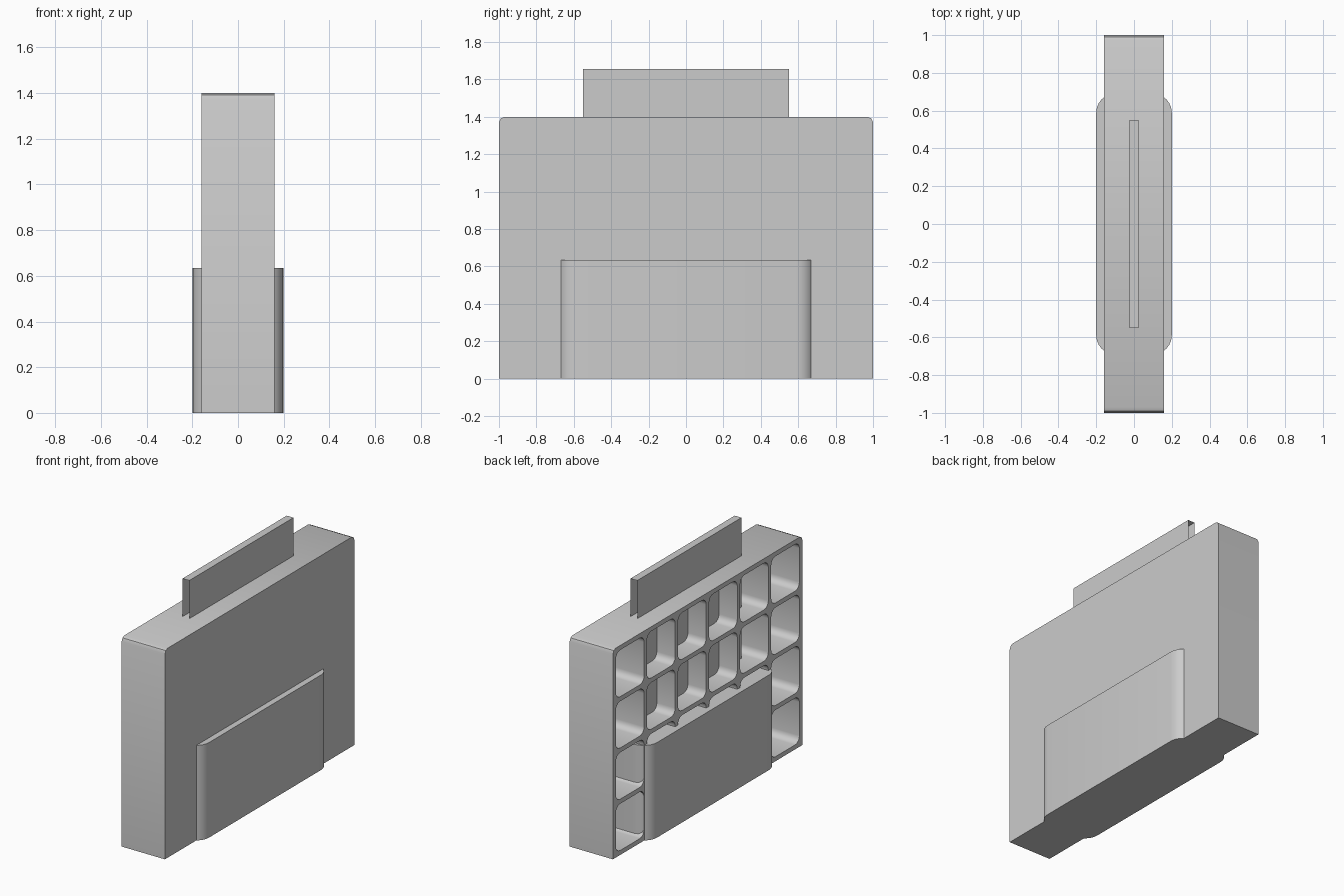
import bpy, bmesh, math

if "Cube" in bpy.data.objects:
    bpy.data.objects.remove(bpy.data.objects["Cube"])


def rounded_rect(cu, cv, hu, hv, r, steps):
    """Points around a rectangle with rounded corners."""
    pts = []
    for i, (su, sv) in enumerate([(1, 1), (-1, 1), (-1, -1), (1, -1)]):
        for k in range(steps + 1):
            a = math.pi / 2 * (i + k / steps)
            pts.append((cu + su * (hu - r) + r * math.cos(a),
                        cv + sv * (hv - r) + r * math.sin(a)))
    return pts


def add_prism(bm, pts, axis, lo, hi):
    """Extrude a profile along x (profile is y,z) or z (profile is x,y)."""
    def place(u, v, w):
        return (w, u, v) if axis == 'x' else (u, v, w)
    face = bm.faces.new([bm.verts.new(place(u, v, lo)) for u, v in pts])
    out = bmesh.ops.extrude_face_region(bm, geom=[face])
    delta = (hi - lo, 0, 0) if axis == 'x' else (0, 0, hi - lo)
    new = [g for g in out['geom'] if isinstance(g, bmesh.types.BMVert)]
    bmesh.ops.translate(bm, verts=new, vec=delta)


def finish(bm, name):
    bmesh.ops.recalc_face_normals(bm, faces=bm.faces)
    mesh = bpy.data.meshes.new(name)
    bm.to_mesh(mesh)
    bm.free()
    obj = bpy.data.objects.new(name, mesh)
    bpy.context.collection.objects.link(obj)
    return obj


def smooth(obj):
    bpy.ops.object.select_all(action='DESELECT')
    obj.select_set(True)
    bpy.context.view_layer.objects.active = obj
    bpy.ops.object.shade_smooth_by_angle(angle=math.radians(35))


# Slab body with softened top corners
bm = bmesh.new()
r = 0.03
corner = [(1 - r + r * math.cos(a), 1.4 - r + r * math.sin(a))
          for a in (0, math.pi / 4, math.pi / 2)]
profile = [(1, 0)] + corner + [(-y, z) for y, z in reversed(corner)] + [(-1, 0)]
add_prism(bm, profile, 'x', -0.16, 0.16)
body = finish(bm, "body")

# Grid of rounded pockets, open on the left side
bm = bmesh.new()
COLS, ROWS, PITCH_Y, PITCH_Z = 6, 4, 0.328, 0.3425
for c in range(COLS):
    for row in range(ROWS):
        y = (c - (COLS - 1) / 2) * PITCH_Y
        z = 0.7 + (row - (ROWS - 1) / 2) * PITCH_Z
        add_prism(bm, rounded_rect(y, z, 0.149, 0.156, 0.045, 4), 'x', -0.3, 0.13)
cutter = finish(bm, "pocket_cutter")
cutter.hide_render = True

mod = body.modifiers.new("pockets", 'BOOLEAN')
mod.operation = 'DIFFERENCE'
mod.solver = 'EXACT'
mod.object = cutter
bpy.context.view_layer.objects.active = body
body.select_set(True)
bpy.ops.object.modifier_apply(modifier=mod.name)
bpy.data.objects.remove(cutter)
smooth(body)

# Wide lower block passing through the body, with rounded upright corners
bm = bmesh.new()
add_prism(bm, rounded_rect(0, 0, 0.2, 0.69, 0.1, 6), 'z', 0, 0.635)
smooth(finish(bm, "lower_block"))

# Thin top blade: folded sheet with open ends, reaching down inside the body
bm = bmesh.new()
rows = [[bm.verts.new((x, y, z)) for x, z in
         ((-0.025, 0.5), (-0.025, 1.655), (0.025, 1.655), (0.025, 0.5))]
        for y in (-0.55, 0.55)]
for i in range(3):
    bm.faces.new((rows[0][i], rows[0][i + 1], rows[1][i + 1], rows[1][i]))
finish(bm, "top_blade")
